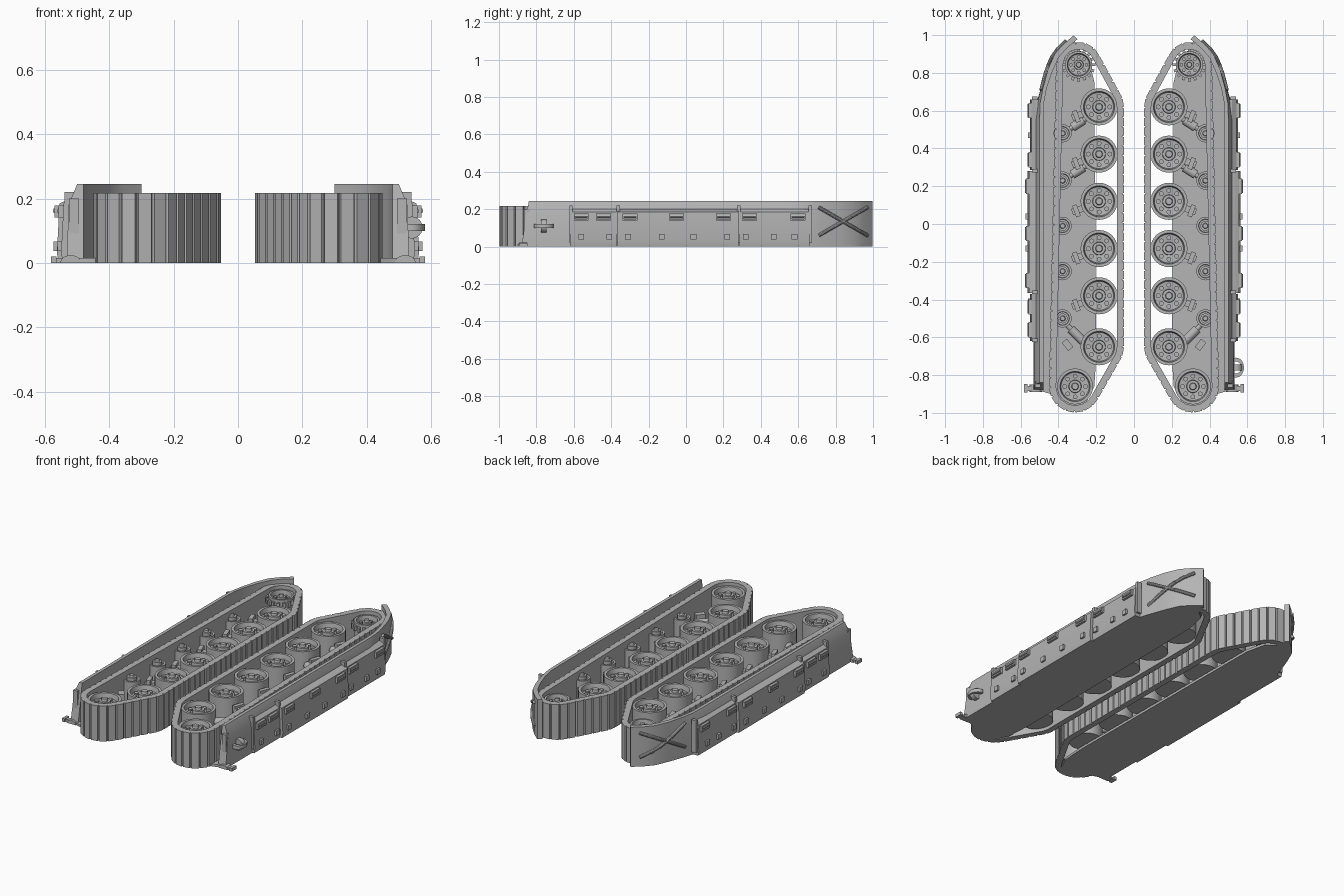
import bpy, bmesh, math
from mathutils import Vector, Matrix

cube = bpy.data.objects.get("Cube")
if cube:
    bpy.data.objects.remove(cube)

grey = bpy.data.materials.new("plain_grey")
grey.use_nodes = True
grey.diffuse_color = (0.46, 0.46, 0.46, 1)
grey.node_tree.nodes["Principled BSDF"].inputs["Base Color"].default_value = (0.46, 0.46, 0.46, 1)


def finish(name, bm, mirror=True):
    """Turn a bmesh in world space into an object, mirrored to the other side."""
    bmesh.ops.recalc_face_normals(bm, faces=bm.faces)
    mesh = bpy.data.meshes.new(name)
    for f in bm.faces:
        f.smooth = True
    bm.to_mesh(mesh)
    bm.free()
    mesh.set_sharp_from_angle(angle=math.radians(30))
    mesh.materials.append(grey)
    ob = bpy.data.objects.new(name, mesh)
    bpy.context.collection.objects.link(ob)
    if mirror:
        mod = ob.modifiers.new("Mirror", 'MIRROR')
        mod.use_mirror_merge = False
    return ob


def loft(bm, sections, closed=False):
    rings = [[bm.verts.new(p) for p in s] for s in sections]
    n = len(rings[0])
    pairs = list(zip(rings, rings[1:])) + ([(rings[-1], rings[0])] if closed else [])
    for a, b in pairs:
        for i in range(n):
            j = (i + 1) % n
            bm.faces.new((a[i], a[j], b[j], b[i]))
    if not closed:
        bm.faces.new(rings[0])
        bm.faces.new(rings[-1][::-1])


def prism(bm, outline, z0, z1):
    loft(bm, [[(x, y, z) for x, y in outline] for z in (z0, z1)])


def box(bm, centre, size, turn=0):
    m = Matrix.Translation(centre) @ Matrix.Rotation(turn, 4, 'Z') @ Matrix.Diagonal((*size, 1))
    bmesh.ops.create_cube(bm, size=1, matrix=m)


def rod(bm, a, b, r, sides=12):
    a, b = Vector(a), Vector(b)
    d = b - a
    m = Matrix.Translation((a + b) / 2) @ d.to_track_quat('Z', 'Y').to_matrix().to_4x4()
    bmesh.ops.create_cone(bm, cap_ends=True, segments=sides, radius1=r, radius2=r,
                          depth=d.length, matrix=m)


def lathe(bm, x, y, profile, sides=32):
    """Stack of rings (radius, z) capped at both ends."""
    turns = [2 * math.pi * i / sides for i in range(sides)]
    loft(bm, [[(x + r * math.cos(t), y + r * math.sin(t), z) for t in turns] for r, z in profile])


def wheel(bm, x, y, r, bolts=8):
    lathe(bm, x, y, [(r, .02), (r, .2), (r * .84, .2), (r * .78, .17), (r * .36, .165),
                     (r * .34, .19), (r * .2, .19), (r * .17, .205)])
    for i in range(bolts):
        t = 2 * math.pi * i / bolts
        p = Vector((x + r * .58 * math.cos(t), y + r * .58 * math.sin(t), .16))
        rod(bm, p, p + Vector((0, 0, .018)), r * .13, 10)


# Running gear layout
wheel_ys = [.62, .37, .12, -.13, -.38, -.65]
roller_ys = [.48, .23, -.01, -.25, -.5]
WX, IDLER, SPROCKET = .185, (.312, -.86), (.293, .843)

# Track belt: hull around the end wheels, cut into raised links
pts = []
for cx, cy, r in [(*IDLER, .134), (WX, -.65, .128), (WX, .62, .128), (*SPROCKET, .116)]:
    for i in range(96):
        t = math.tau * i / 96
        pts.append((cx + r * math.cos(t), cy + r * math.sin(t)))
pts.sort()


def half_hull(points):
    out = []
    for p in points:
        while len(out) > 1 and ((out[-1][0] - out[-2][0]) * (p[1] - out[-2][1])
                                - (out[-1][1] - out[-2][1]) * (p[0] - out[-2][0])) <= 0:
            out.pop()
        out.append(p)
    return out[:-1]


hull = [Vector(p) for p in half_hull(pts) + half_hull(pts[::-1])]
lengths = [(hull[(i + 1) % len(hull)] - p).length for i, p in enumerate(hull)]
total = sum(lengths)


def along(s):
    s %= total
    for i, d in enumerate(lengths):
        if s <= d:
            a, b = hull[i], hull[(i + 1) % len(hull)]
            t = (b - a).normalized()
            return a + t * s, Vector((t.y, -t.x))
        s -= d
    return hull[0], Vector((0, -1))


bm = bmesh.new()
LINKS = 84
sections = []
for k in range(LINKS):
    for frac, out in ((.0, -.006), (.1, .004), (.9, .004), (.99, -.006)):
        p, n = along((k + frac) * total / LINKS)
        o, i = p + n * out, p - n * .034
        sections.append([(*o, .0), (*o, .218), (*i, .218), (*i, .0)])
loft(bm, sections, closed=True)
finish("track_belt", bm)

# Floor plate carrying the suspension
bm = bmesh.new()
prism(bm, [(.2, -.7), (.21, -.86), (.25, -.94), (.31, -.97), (.38, -.95), (.44, -.9), (.51, -.88),
           (.53, -.6), (.53, .58), (.49, .7), (.455, .82), (.42, .9), (.376, .95), (.32, .99),
           (.3, .93), (.24, .88), (.21, .75)], 0, .015)
finish("floor_plate", bm)

# Road wheels and idler
bm = bmesh.new()
for y in wheel_ys:
    wheel(bm, WX, y, .098)
finish("road_wheels", bm)
bm = bmesh.new()
wheel(bm, *IDLER, .095)
finish("idler_wheel", bm)

# Toothed drive sprocket
bm = bmesh.new()
wheel(bm, *SPROCKET, .072)
for i in range(16):
    t = math.tau * i / 16
    box(bm, (SPROCKET[0] + .076 * math.cos(t), SPROCKET[1] + .076 * math.sin(t), .17),
        (.024, .015, .03), t)
finish("drive_sprocket", bm)

# Return rollers
bm = bmesh.new()
for y in roller_ys:
    lathe(bm, .378, y, [(.048, .015), (.048, .17), (.036, .17), (.034, .16), (.026, .16),
                        (.026, .185), (.015, .185), (.012, .195)], 24)
finish("return_rollers", bm)

# Suspension: bump stops beside each wheel, dampers at the ends
bm = bmesh.new()
for y in wheel_ys[:-1]:
    box(bm, (.295, y - .045, .08), (.07, .035, .13), -.35)
    box(bm, (.305, y - .05, .1), (.025, .065, .13), -.35)
box(bm, (.352, -.64, .08), (.055, .035, .13), .9)
finish("bump_stops", bm)
bm = bmesh.new()
for a, b in (((.36, .49), (.25, .56)), ((.36, .24), (.25, .31)), ((.37, -.52), (.25, -.64))):
    a, b = Vector((*a, .12)), Vector((*b, .12))
    rod(bm, a, b, .014)
    rod(bm, a.lerp(b, .3), a.lerp(b, .85), .024, 16)
finish("dampers", bm)

# Side skirt wall, flared at the bottom and curved round the rear
skirt = [(.5, -.84), (.5, .55), (.497, .64), (.482, .72), (.455, .82), (.42, .9), (.376, .95), (.32, .998)]
bm = bmesh.new()
sections = []
for k, (x, y) in enumerate(skirt):
    flare = .032 if y < .6 else max(0, .02 - .01 * (k - 2))
    slant = -.04 if k == 0 else 0
    inx, iny = x - .02, y - (.02 if y > .8 else 0)
    sections.append([(inx, iny + slant, 0), (inx, iny, .245), (x, y, .245),
                     (x + flare * .85, y + slant * .3, .18), (x + flare, y + slant, 0)])
loft(bm, sections)
finish("side_skirt", bm)

# Bolted-on armour panels with a chamfered top edge
bm = bmesh.new()
panels = [(-.62, -.37, .55), (-.365, .28, .563), (.285, .66, .55)]
for y0, y1, x in panels:
    loft(bm, [[(.49, y, .0), (.49, y, .2), (.52, y, .2), (x - .008, y, .185), (x, y, .03), (x - .006, y, 0)]
              for y in (y0, y1)])
finish("skirt_panels", bm)


def panel_x(y):
    return next((x for y0, y1, x in panels if y0 <= y <= y1), .53)


# Panel handles, studs and joint clips
bm = bmesh.new()
for y in (-.56, -.44, -.3, -.05, .2, .34, .6):
    x = panel_x(y)
    box(bm, (x, y, .145), (.016, .08, .008))
    box(bm, (x, y, .174), (.016, .08, .008))
    for s in (-1, 1):
        box(bm, (x, y + s * .036, .16), (.016, .008, .03))
    rod(bm, (x + .004, y - .035, .162), (x + .004, y + .035, .162), .009, 8)
finish("panel_handles", bm)
bm = bmesh.new()
for y in (-.56, -.41, -.31, -.13, .04, .22, .32, .47, .58):
    box(bm, (panel_x(y), y, .052), (.022, .03, .03))
finish("panel_studs", bm)
bm = bmesh.new()
for y in (-.615, -.362, .282, .665):
    box(bm, (.525, y, .12), (.03, .018, .2))
box(bm, (.51, -.85, .1), (.03, .03, .2))
finish("joint_clips", bm)

# Crossed bars following the curved rear of the skirt


def skirt_point(y):
    for (x0, y0), (x1, y1) in zip(skirt, skirt[1:]):
        if y0 <= y <= y1:
            return x0 + (x1 - x0) * (y - y0) / (y1 - y0) + .008
    return skirt[-1][0]


bm = bmesh.new()
for z0, z1 in ((.06, .21), (.21, .06)):
    bar = []
    for i in range(7):
        y = .71 + .26 * i / 6
        bar.append((skirt_point(y), y, z0 + (z1 - z0) * i / 6))
    for a, b in zip(bar, bar[1:]):
        rod(bm, a, b, .01, 10)
finish("rear_crossed_bars", bm)

# Tow lug low at the front
bm = bmesh.new()
arc = [math.pi * i / 12 for i in range(13)]
loft(bm, [[(.52 + .032 * math.cos(t), y, .024 * math.sin(t)) for t in arc] for y in (-.89, -.85)])
box(bm, (.54, -.87, .008), (.08, .026, .016))
box(bm, (.573, -.87, .01), (.018, .044, .02))
finish("tow_lug", bm)

# Shackle, on the left side only
bm = bmesh.new()
turns = [math.tau * i / 24 for i in range(24)]
loft(bm, [[(.54 + r * math.cos(t), -.76 + 1.25 * r * math.sin(t), .11 + h) for r, h in
           ((.042, -.011), (.042, .011), (.026, .011), (.026, -.011))] for t in turns], closed=True)
rod(bm, (.54, -.775, .11), (.54, -.745, .11), .034, 24)
box(bm, (.52, -.76, .11), (.04, .03, .06))
finish("shackle", bm, mirror=False)
